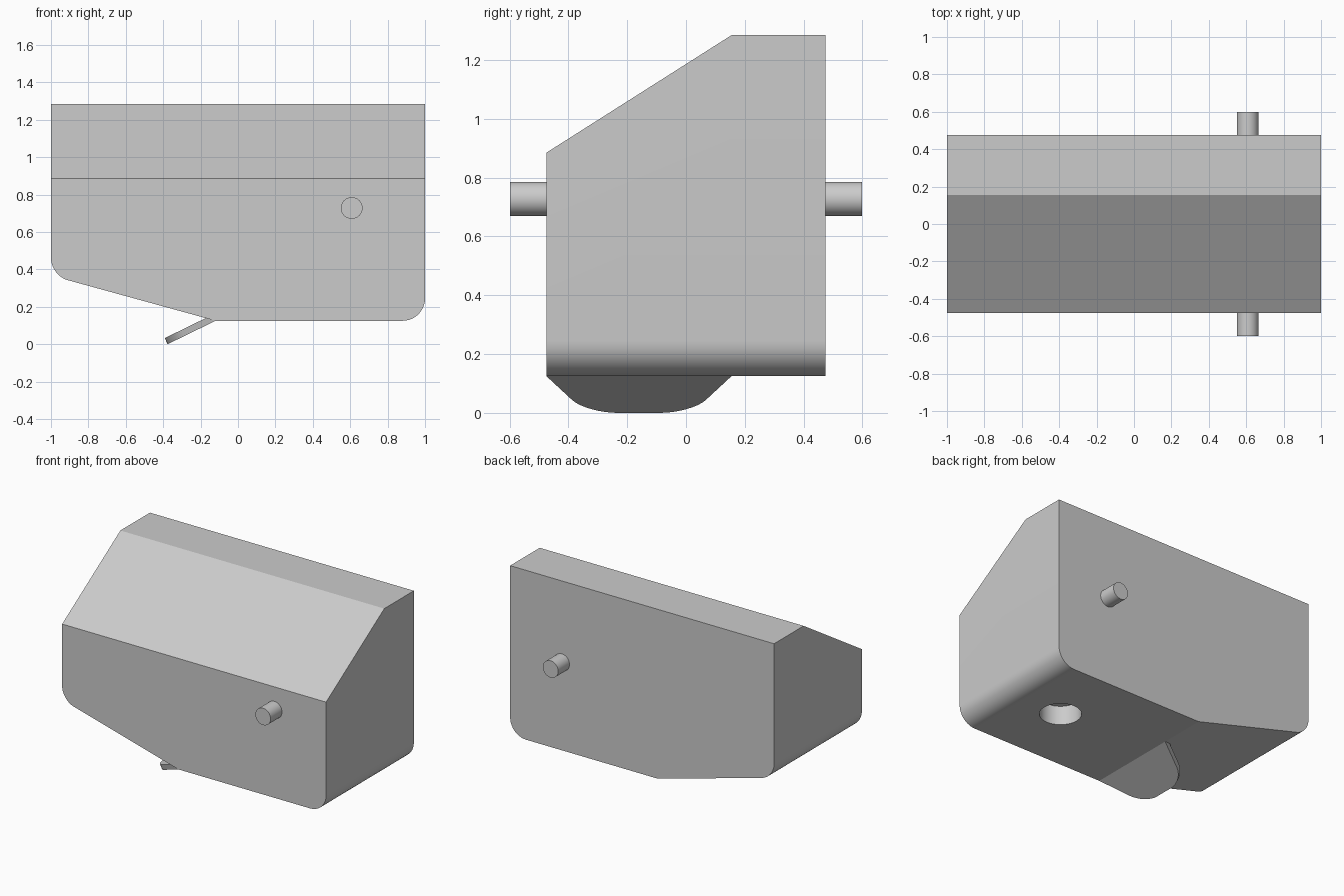
import bpy, bmesh, math
from mathutils import Vector, Matrix

cube = bpy.data.objects.get("Cube")
if cube:
    bpy.data.objects.remove(cube, do_unlink=True)

HALF_DEPTH = 0.475
BOTTOM = 0.125

grey = bpy.data.materials.new("light_grey")
grey.use_nodes = True
grey.diffuse_color = (0.6, 0.6, 0.6, 1)
grey.node_tree.nodes["Principled BSDF"].inputs["Base Color"].default_value = (0.6, 0.6, 0.6, 1)


def make_object(name, bm):
    bmesh.ops.recalc_face_normals(bm, faces=bm.faces)
    mesh = bpy.data.meshes.new(name)
    bm.to_mesh(mesh)
    bm.free()
    mesh.materials.append(grey)
    obj = bpy.data.objects.new(name, mesh)
    bpy.context.collection.objects.link(obj)
    return obj


def select_only(obj):
    bpy.ops.object.select_all(action='DESELECT')
    obj.select_set(True)
    bpy.context.view_layer.objects.active = obj


def smooth(obj):
    select_only(obj)
    bpy.ops.object.shade_smooth_by_angle(angle=math.radians(13))


def prism(points, offset):
    """Extrude a closed outline along an offset vector."""
    bm = bmesh.new()
    face = bm.faces.new([bm.verts.new(p) for p in points])
    new = bmesh.ops.extrude_face_region(bm, geom=[face])["geom"]
    verts = [v for v in new if isinstance(v, bmesh.types.BMVert)]
    bmesh.ops.translate(bm, verts=verts, vec=offset)
    return bm


def cylinder(name, radius, depth, location, along_y=False):
    bm = bmesh.new()
    turn = Matrix.Rotation(math.pi / 2, 4, 'X') if along_y else Matrix()
    bmesh.ops.create_cone(bm, cap_ends=True, segments=32, radius1=radius, radius2=radius,
                          depth=depth, matrix=Matrix.Translation(location) @ turn)
    return make_object(name, bm)


def bevel_corner(bm, x, z, offset, vertices=False):
    edges = [e for e in bm.edges if all(abs(v.co.x - x) < 0.001 and abs(v.co.z - z) < 0.001
                                        for v in e.verts)]
    bmesh.ops.bevel(bm, geom=edges, offset=offset, segments=10, profile=0.5, affect='EDGES')


# Body: side outline with rounded lower corners and a sloping front roof
outline = [(-1, 1.285), (-1, 0.367), (-0.12, BOTTOM), (1, BOTTOM), (1, 1.285)]
bm = prism([(x, -HALF_DEPTH, z) for x, z in outline], (0, 2 * HALF_DEPTH, 0))
bevel_corner(bm, -1, 0.367, 0.092)
bevel_corner(bm, 1, BOTTOM, 0.12)
cut = bmesh.ops.bisect_plane(bm, geom=bm.verts[:] + bm.edges[:] + bm.faces[:],
                             plane_co=(0, 0.155, 1.285), plane_no=(0, -0.4, 0.63),
                             clear_outer=True)["geom_cut"]
bmesh.ops.holes_fill(bm, edges=[e for e in bm.edges if e.is_boundary], sides=0)
body = make_object("body", bm)

# Round socket in the underside
cutter = cylinder("socket_cutter", 0.13, 0.26, (0.59, 0, BOTTOM))
cutter.hide_render = True
mod = body.modifiers.new("socket", 'BOOLEAN')
mod.operation = 'DIFFERENCE'
mod.solver = 'EXACT'
mod.object = cutter
select_only(body)
bpy.ops.object.modifier_apply(modifier=mod.name)
bpy.data.objects.remove(cutter, do_unlink=True)
smooth(body)

# Pivot pegs on the front and the back
for name, side in (("front_peg", -1), ("back_peg", 1)):
    smooth(cylinder(name, 0.058, 0.145, (0.608, side * 0.5255, 0.728), along_y=True))

# Tapered flap hanging from the underside, with rounded tip corners
hinge = Vector((-0.12, 0, BOTTOM))
run = Vector((-0.256, 0, -0.125))
normal = Vector((-run.z, 0, run.x)).normalized() * -0.036
mid_y, base_half, tip_half = -0.16, 0.315, 0.18


def flap_point(t, y):
    return hinge + run * t + Vector((0, mid_y + y, 0))


corners = [flap_point(0, -base_half), flap_point(1, -tip_half),
           flap_point(1, tip_half), flap_point(0, base_half)]
bm = prism(corners, normal)
tip_edges = [e for e in bm.edges
             if abs((e.verts[0].co - e.verts[1].co).length - normal.length) < 0.001
             and max(v.co.x for v in e.verts) < -0.3]
bmesh.ops.bevel(bm, geom=tip_edges, offset=0.11, segments=8, profile=0.5, affect='EDGES')
smooth(make_object("flap", bm))
